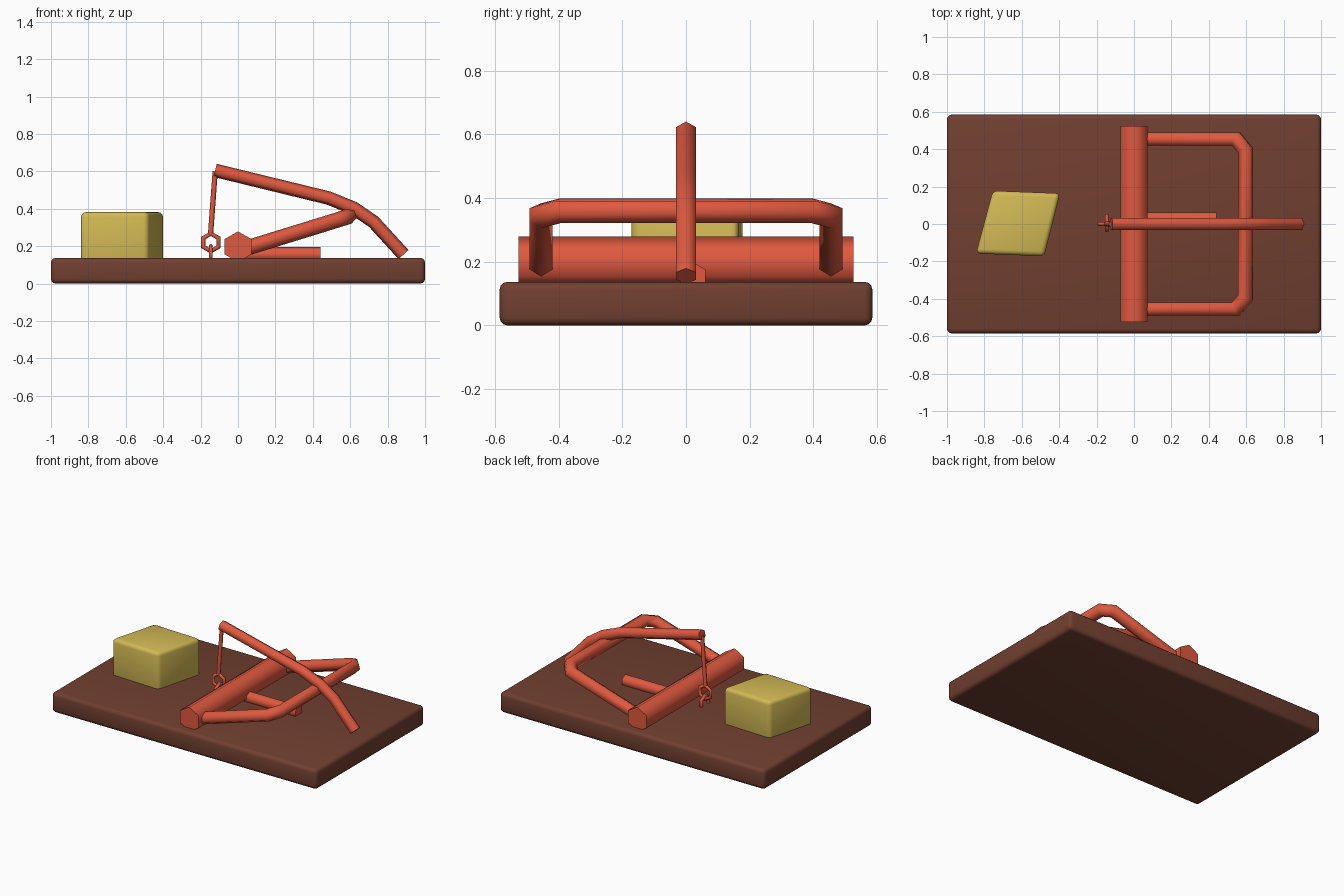
import bpy, bmesh, math
from mathutils import Vector

if "Cube" in bpy.data.objects:
    bpy.data.objects.remove(bpy.data.objects["Cube"])


def material(name, color):
    m = bpy.data.materials.new(name)
    m.diffuse_color = (*color, 1)
    m.use_nodes = True
    m.node_tree.nodes["Principled BSDF"].inputs["Base Color"].default_value = m.diffuse_color
    return m


WOOD = material("wood", (0.165, 0.05, 0.03))
RED = material("red_metal", (0.74, 0.10, 0.05))
YELLOW = material("cheese_yellow", (0.65, 0.49, 0.09))


def finish(name, bm, mat, angle):
    bmesh.ops.recalc_face_normals(bm, faces=bm.faces)
    me = bpy.data.meshes.new(name)
    bm.to_mesh(me)
    bm.free()
    ob = bpy.data.objects.new(name, me)
    bpy.context.collection.objects.link(ob)
    me.materials.append(mat)
    bpy.ops.object.select_all(action='DESELECT')
    ob.select_set(True)
    bpy.context.view_layer.objects.active = ob
    bpy.ops.object.shade_smooth_by_angle(angle=math.radians(angle))
    return ob


def prism(name, outline, z0, z1, mat, bevel):
    """Rounded block extruded from a top-view outline."""
    bm = bmesh.new()
    face = bm.faces.new([bm.verts.new((x, y, z0)) for x, y in outline])
    ext = bmesh.ops.extrude_face_region(bm, geom=[face])
    for v in ext["geom"]:
        if isinstance(v, bmesh.types.BMVert):
            v.co.z = z1
    bmesh.ops.recalc_face_normals(bm, faces=bm.faces)
    bmesh.ops.bevel(bm, geom=bm.edges[:], offset=bevel, segments=3,
                    profile=0.5, affect='EDGES')
    return finish(name, bm, mat, 40)


def rod(name, path, r, normal, turn=0, closed=False):
    """Six-sided rod with mitred corners along a path in one plane."""
    pts, n = [Vector(p) for p in path], Vector(normal).normalized()
    count = len(pts)
    bm, rings = bmesh.new(), []
    for i, p in enumerate(pts):
        before = p - pts[i - 1] if i or closed else pts[1] - p
        after = pts[(i + 1) % count] - p if i < count - 1 or closed else before
        a, b = before.normalized(), after.normalized()
        t = (a + b).normalized()
        side = n.cross(t) / max(t.dot(a), 0.3)
        angles = [math.radians(turn + 60 * k) for k in range(6)]
        rings.append([bm.verts.new(p + r * (math.cos(q) * n + math.sin(q) * side))
                      for q in angles])
    for i in range(count if closed else count - 1):
        u, v = rings[i], rings[(i + 1) % count]
        for k in range(6):
            j = (k + 1) % 6
            bm.faces.new((u[k], u[j], v[j], v[k]))
    if not closed:
        bm.faces.new(rings[0])
        bm.faces.new(rings[-1])
    return finish(name, bm, RED, 65)


def hexagon(center, r, u, v):
    c, u, v = Vector(center), Vector(u), Vector(v)
    return [c + r * (math.cos(k * math.pi / 3) * u + math.sin(k * math.pi / 3) * v)
            for k in range(6)]


X, Y, Z = (1, 0, 0), (0, 1, 0), (0, 0, 1)

# Wooden board and slanted cheese block
prism("base_board", [(-1, -.585), (1, -.585), (1, .585), (-1, .585)], 0, .137, WOOD, .025)
prism("cheese", [(-.845, -.158), (-.48, -.172), (-.395, .164), (-.755, .178)],
      .10, .382, YELLOW, .025)

# Spring bar across the board
rod("spring_bar", [(0, -.525, .197), (0, .525, .197)], .082, Z)

# Snapping hammer: two arms joined by a crossbar with clipped corners
arm = [(.02, .455, .182), (.545, .455, .344), (.595, .395, .36)]
rod("hammer", arm + [(x, -y, z) for x, y, z in reversed(arm)], .041, (-.3, 0, .96))

# Bent holding rod over the hammer
rod("holding_rod", [(-.122, 0, .605), (.485, 0, .457), (.62, 0, .402),
                    (.725, 0, .33), (.885, 0, .155)], .036, Y, 30)

# Trigger bar lying on the board
rod("trigger_bar", [(.02, .026, .155), (.44, .026, .155)], .041, Z)

# Hanging wire, its ring and the staple in the board
rod("latch_wire", [(-.122, 0, .6), (-.147, 0, .26)], .014, Y, 30)
rod("latch_ring", hexagon((-.145, 0, .22), .047, Z, X), .011, Y, 30, True)
rod("staple_ring", hexagon((-.145, .005, .155), .044, Z, Y), .011, X, 30, True)
